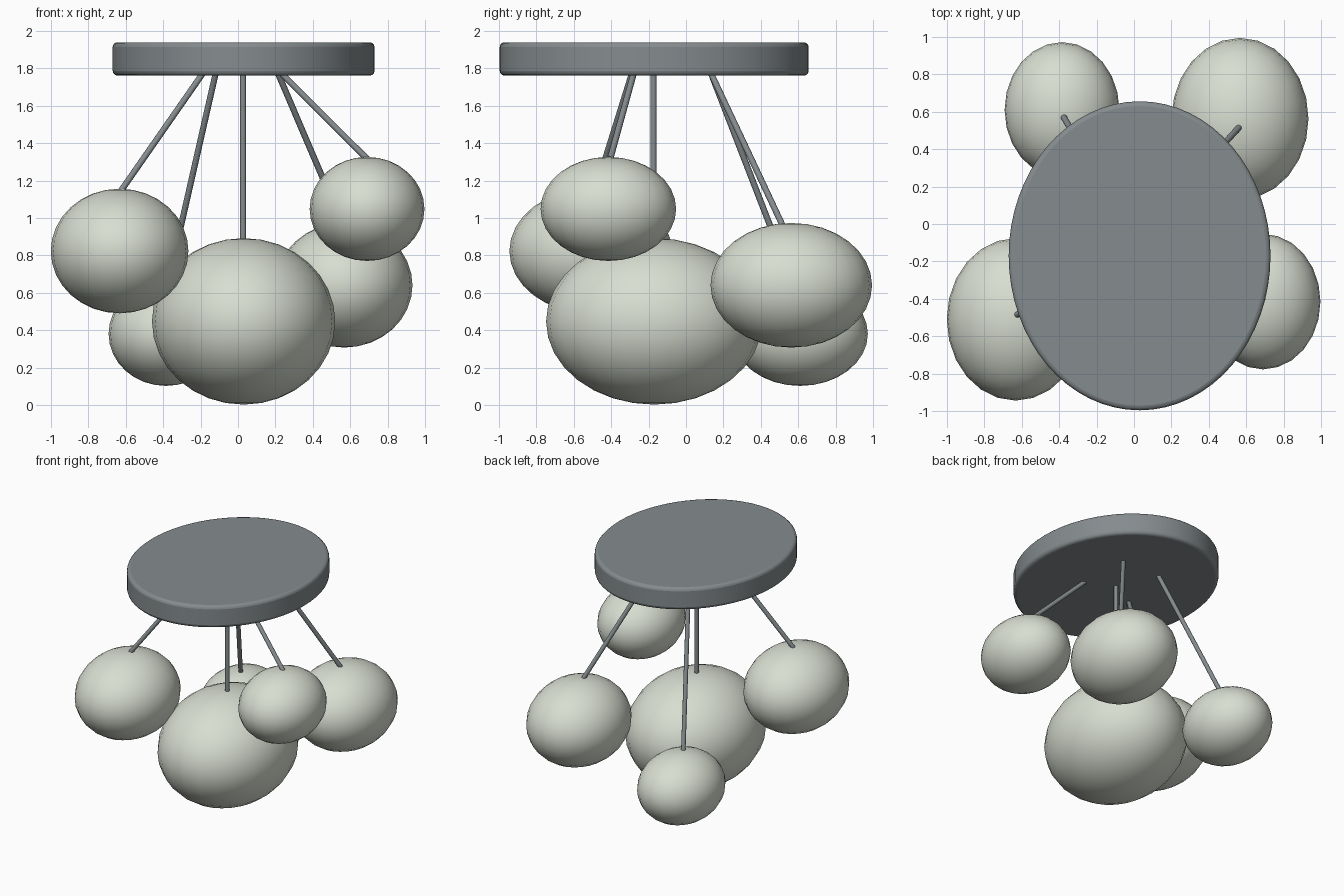
import bpy
import math
from mathutils import Vector

cube = bpy.data.objects.get("Cube")
if cube:
    bpy.data.objects.remove(cube, do_unlink=True)


def make_material(name, rgb):
    mat = bpy.data.materials.new(name)
    mat.use_nodes = True
    mat.diffuse_color = (*rgb, 1)
    mat.node_tree.nodes["Principled BSDF"].inputs["Base Color"].default_value = (*rgb, 1)
    return mat


metal = make_material("grey_metal", (0.235, 0.262, 0.272))
glass = make_material("frosted_glass", (0.69, 0.73, 0.64))

# The whole fixture is stretched along y
STRETCH = 1.18


def finish(obj, name, mat, angle):
    obj.name = name
    obj.data.materials.append(mat)
    bpy.ops.object.transform_apply(location=False, rotation=False, scale=True)
    bpy.ops.object.shade_smooth_by_angle(angle=math.radians(angle))


def add_globe(name, centre, radius, height):
    bpy.ops.mesh.primitive_uv_sphere_add(segments=24, ring_count=16, radius=1, location=centre)
    globe = bpy.context.object
    globe.scale = (radius, radius * STRETCH, height)
    finish(globe, name, glass, 60)


def add_rod(name, top, bottom):
    top, bottom = Vector(top), Vector(bottom)
    axis = top - bottom
    bpy.ops.mesh.primitive_cylinder_add(vertices=16, radius=0.0165, depth=axis.length,
                                        location=(top + bottom) / 2)
    rod = bpy.context.object
    rod.rotation_euler = axis.to_track_quat('Z', 'Y').to_euler()
    finish(rod, name, metal, 40)


# Oval ceiling plate with rounded rims
bpy.ops.mesh.primitive_cylinder_add(vertices=64, radius=0.7, depth=0.178,
                                    location=(0.03, -0.17, 1.85))
plate = bpy.context.object
plate.scale = (1, STRETCH, 1)
finish(plate, "ceiling_plate", metal, 40)
bevel = plate.modifiers.new("rounded_rim", 'BEVEL')
bevel.width = 0.025
bevel.segments = 3
bevel.limit_method = 'ANGLE'
bevel.angle_limit = math.radians(60)

# Globes: position, half width, half height, and where the rod meets plate and globe
fixtures = {
    "centre": ((0.03, -0.17, 0.447), 0.49, 0.445, (0.027, -0.174), (0.027, -0.174)),
    "front_right": ((-0.633, -0.51, 0.823), 0.368, 0.333, (-0.19, -0.29), (-0.625, -0.485)),
    "front_left": ((0.69, -0.415, 1.048), 0.307, 0.278, (0.235, -0.28), (0.69, -0.405)),
    "back_left": ((0.567, 0.563, 0.64), 0.366, 0.333, (0.215, 0.135), (0.56, 0.515)),
    "back_right": ((-0.385, 0.61, 0.38), 0.307, 0.278, (-0.12, 0.135), (-0.375, 0.57)),
}
for side, (centre, radius, height, top, bottom) in fixtures.items():
    add_globe(side + "_globe", centre, radius, height)
    add_rod(side + "_rod", (*top, 1.77), (*bottom, centre[2] + height - 0.01))
